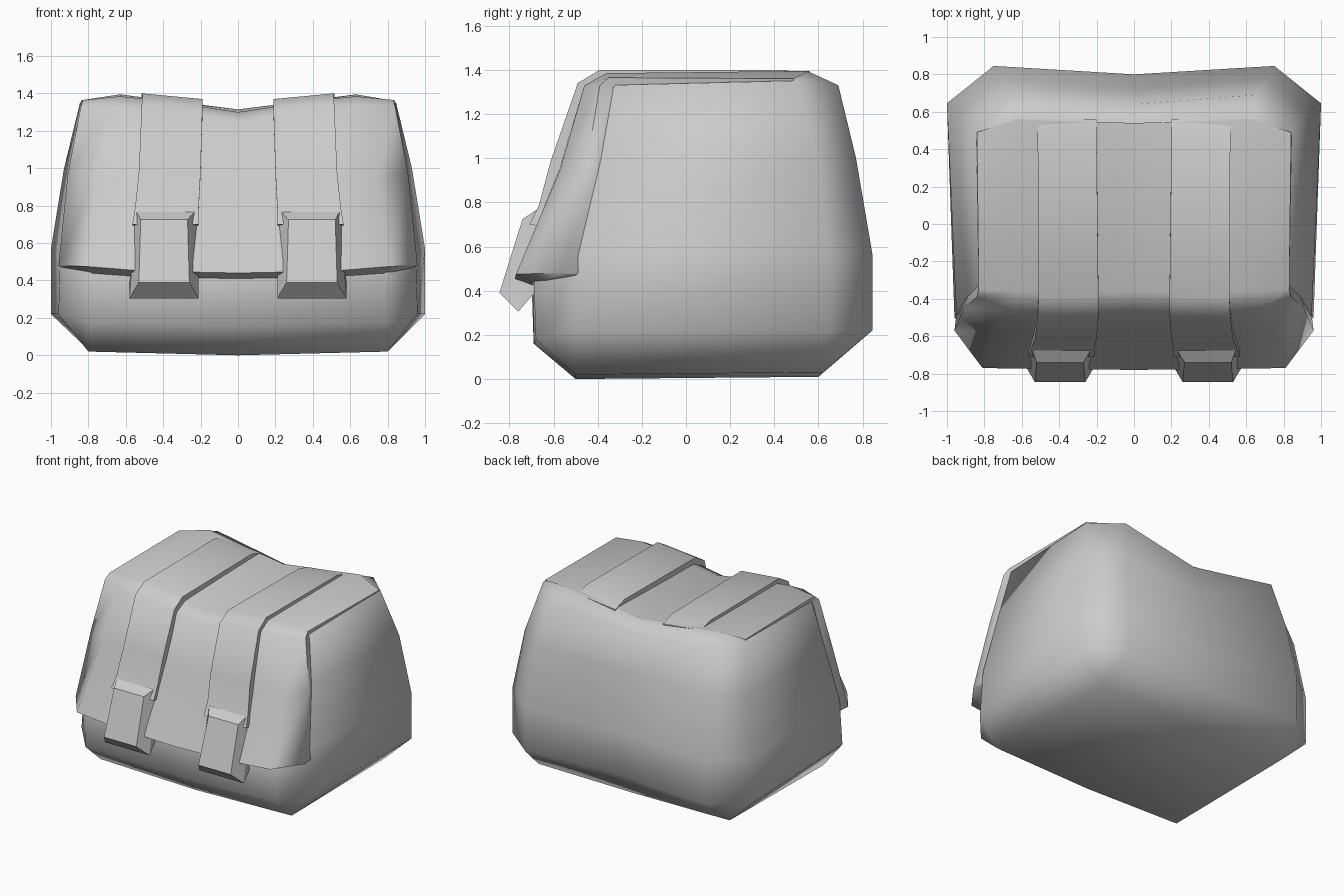
import bpy, bmesh, math

cube = bpy.data.objects.get("Cube")
if cube:
    bpy.data.objects.remove(cube, do_unlink=True)

# One plain grey for the whole bag
grey = bpy.data.materials.new("plain_grey")
grey.use_nodes = True
COLOUR = (0.6, 0.6, 0.6, 1)
grey.diffuse_color = COLOUR
grey.node_tree.nodes["Principled BSDF"].inputs["Base Color"].default_value = COLOUR


def finish(name, bm, angle):
    bmesh.ops.remove_doubles(bm, verts=bm.verts, dist=0.0005)
    bmesh.ops.recalc_face_normals(bm, faces=bm.faces)
    mesh = bpy.data.meshes.new(name)
    bm.to_mesh(mesh)
    bm.free()
    mesh.materials.append(grey)
    obj = bpy.data.objects.new(name, mesh)
    bpy.context.collection.objects.link(obj)
    bpy.ops.object.select_all(action="DESELECT")
    obj.select_set(True)
    bpy.context.view_layer.objects.active = obj
    bpy.ops.object.shade_smooth_by_angle(angle=math.radians(angle))
    return obj


def loft(bm, rows, closed):
    """Bridge equal rows of points; repeated points collapse to triangles."""
    grid = [[bm.verts.new(p) for p in row] for row in rows]
    n = len(rows[0])
    for a, b in zip(grid, grid[1:]):
        for i in range(n if closed else n - 1):
            j = (i + 1) % n
            bm.faces.new((a[i], a[j], b[j], b[i]))
    return grid


def mirror_x(p):
    return (-p[0], p[1], p[2])


# Body: half rings from front middle round the left side to back middle
half_rings = [
    [(0, -.5, 0), (.8, -.5, .02), (.8, -.5, .02), (.8, .62, .03), (.8, .62, .03), (0, .6, .01)],
    [(0, -.69, .16), (.8, -.68, .18), (.96, -.5, .22), (1, .645, .22), (.75, .845, .22), (0, .8, .22)],
    [(0, -.7, .46), (.79, -.69, .46), (.95, -.48, .56), (1, .645, .57), (.75, .845, .56), (0, .8, .55)],
    [(0, -.5, 1), (.7, -.5, 1), (.89, -.38, 1), (.93, .6, 1), (.71, .77, 1), (0, .72, .98)],
    [(0, -.41, 1.2), (.62, -.41, 1.29), (.83, -.32, 1.33), (.845, .5, 1.35), (.65, .69, 1.33), (0, .64, 1.25)],
    [(0, -.34, 1.27), (.62, -.34, 1.36), (.62, -.34, 1.36), (.63, .56, 1.39), (.63, .56, 1.39), (0, .53, 1.31)],
]
bm = bmesh.new()
rings = loft(bm, [h + [mirror_x(p) for p in h[-2:0:-1]] for h in half_rings], True)
# Bottom and top are each two quads meeting on the middle line
for r in (rings[0], rings[-1]):
    bm.faces.new((r[0], r[1], r[3], r[5]))
    bm.faces.new((r[0], r[5], r[7], r[9]))
finish("bag_body", bm, 80)

# Flap: rows from under the lip, up the front and back over the top
half_rows = [
    [(0, -.67, .40), (.5, -.67, .41), (.77, -.67, .43), (.94, -.5, .47), (.94, -.49, .47)],
    [(0, -.78, .44), (.5, -.775, .45), (.81, -.77, .475), (.96, -.57, .48), (.95, -.49, .48)],
    [(0, -.575, .95), (.45, -.575, .95), (.75, -.57, .95), (.91, -.45, .97), (.89, -.39, .97)],
    [(0, -.46, 1.25), (.4, -.465, 1.31), (.66, -.46, 1.33), (.84, -.39, 1.33), (.83, -.33, 1.31)],
    [(0, -.36, 1.30), (.4, -.365, 1.36), (.63, -.36, 1.385), (.83, -.35, 1.365), (.82, -.33, 1.32)],
    [(0, .54, 1.315), (.4, .55, 1.365), (.63, .56, 1.395), (.84, .49, 1.36), (.83, .48, 1.33)],
]
bm = bmesh.new()
rows = [[mirror_x(p) for p in h[:0:-1]] + h for h in half_rows]
loft(bm, rows, False)
finish("front_flap", bm, 62)

# Straps: (inner x, outer x, y, inner z, outer z, sink y, sink z)
strap_path = [
    (.21, .565, -.71, .70, .70, .12, -.02),
    (.21, .55, -.665, .79, .79, .12, -.02),
    (.20, .53, -.615, .98, .98, .12, -.02),
    (.19, .515, -.49, 1.31, 1.34, .1, -.08),
    (.19, .51, -.39, 1.37, 1.40, .05, -.1),
    (.20, .515, .45, 1.37, 1.40, 0, -.1),
    (.20, .515, .56, 1.335, 1.37, 0, -.1),
]


def build_strap(side, name):
    sections = []
    for xi, xo, y, zi, zo, dy, dz in strap_path:
        sections.append([(side * xi, y, zi), (side * xo, y, zo),
                         (side * xo, y + dy, zo + dz), (side * xi, y + dy, zi + dz)])
    bm = bmesh.new()
    grid = loft(bm, sections, True)
    bm.faces.new(grid[0])
    bm.faces.new(grid[-1])
    finish(name + "_strap", bm, 50)


# Buckles: bevelled blocks, narrower at the front face
def build_buckle(side, name):
    def quad(xs_top, xs_low, top, low):
        return [(side * xs_top[0], *top), (side * xs_top[1], *top),
                (side * xs_low[1], *low), (side * xs_low[0], *low)]
    bm = bmesh.new()
    grid = loft(bm, [
        quad((.22, .55), (.21, .58), (-.56, .76), (-.66, .42)),
        quad((.22, .55), (.21, .58), (-.655, .78), (-.76, .305)),
        quad((.27, .52), (.26, .53), (-.74, .725), (-.845, .39)),
    ], True)
    bm.faces.new(grid[0])
    bm.faces.new(grid[-1])
    finish(name + "_buckle", bm, 15)


for side, name in ((1, "left"), (-1, "right")):
    build_strap(side, name)
    build_buckle(side, name)
